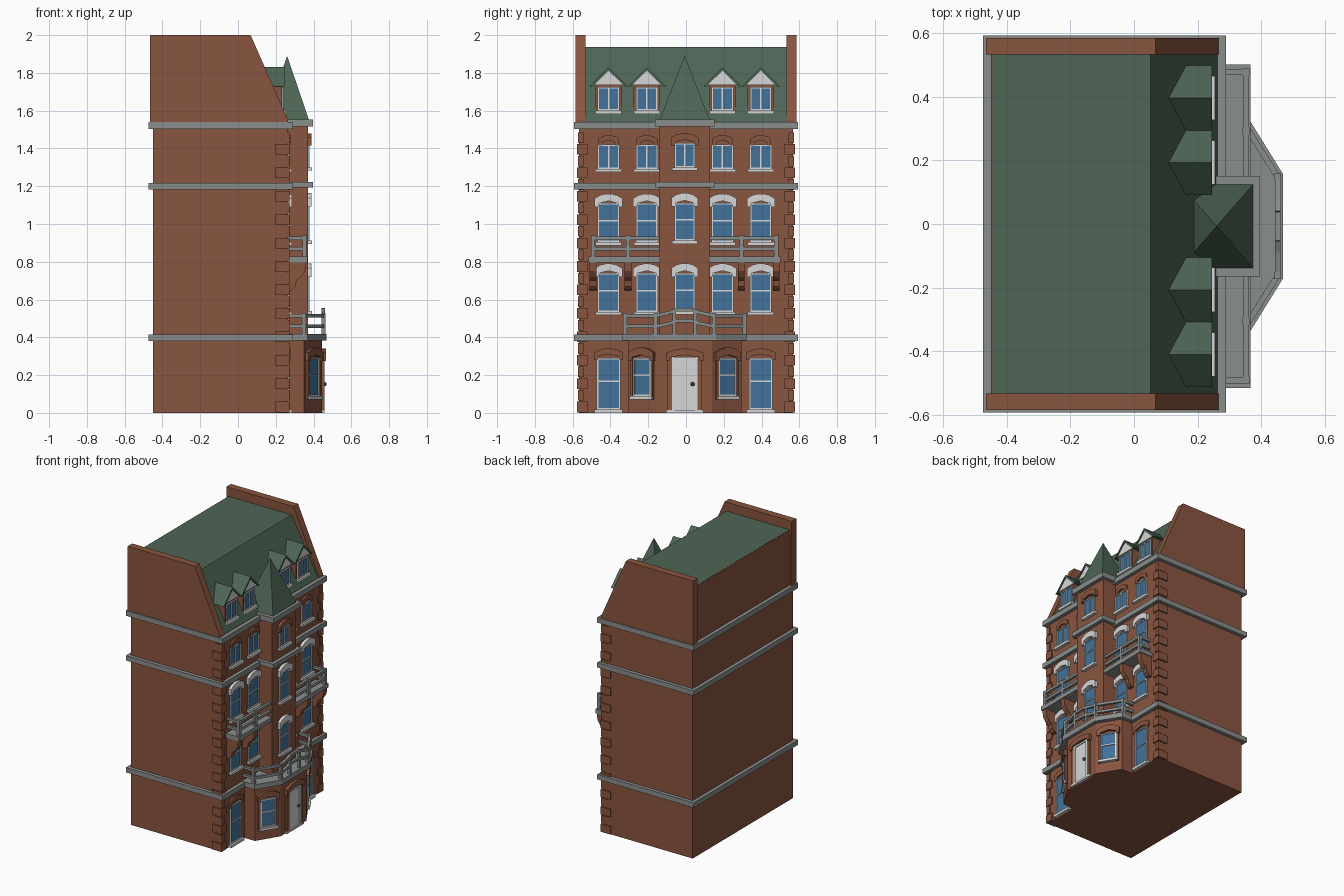
import bpy, math
from mathutils import Matrix, Vector

old = bpy.data.objects.get("Cube")
if old:
    bpy.data.objects.remove(old)


def material(name, r, g, b):
    m = bpy.data.materials.new(name)
    m.use_nodes = True
    m.diffuse_color = (r, g, b, 1)
    m.node_tree.nodes["Principled BSDF"].inputs["Base Color"].default_value = (r, g, b, 1)
    return m


BRICK = material("brick", 0.25, 0.09, 0.05)
ROOF = material("green roof", 0.075, 0.13, 0.09)
STONE = material("grey stone", 0.25, 0.27, 0.26)
WHITE = material("white trim", 0.68, 0.68, 0.68)
GLASS = material("blue glass", 0.055, 0.17, 0.33)
METAL = material("dark metal", 0.05, 0.045, 0.04)


def mesh(name, verts, faces, mat):
    me = bpy.data.meshes.new(name)
    me.from_pydata(verts, [], faces)
    me.materials.append(mat)
    ob = bpy.data.objects.new(name, me)
    bpy.context.collection.objects.link(ob)
    return ob


def prism(name, pts, lo, hi, mat, place):
    """Extrude a closed 2D outline; place(a, b, depth) gives the 3D point."""
    n = len(pts)
    verts = [place(a, b, d) for d in (lo, hi) for a, b in pts]
    faces = [tuple(range(n))[::-1], tuple(range(n, 2 * n))]
    faces += [(i, (i + 1) % n, (i + 1) % n + n, i + n) for i in range(n)]
    ob = mesh(name, verts, faces, mat)
    import bmesh
    bm = bmesh.new()
    bm.from_mesh(ob.data)
    bmesh.ops.recalc_face_normals(bm, faces=bm.faces)
    bm.to_mesh(ob.data)
    bm.free()
    return ob


def plan(a, b, d):
    return (a, b, d)


def side(a, b, d):
    return (a, d, b)


def rect(a0, a1, b0, b1):
    return [(a0, b0), (a1, b0), (a1, b1), (a0, b1)]


def box(name, x0, x1, y0, y1, z0, z1, mat):
    return prism(name, rect(x0, x1, y0, y1), z0, z1, mat, plan)


def wall(x, y, angle=0):
    """Placement on a wall: a along it, b upward, depth outward."""
    rot = Matrix.Rotation(angle, 3, 'Z')
    return lambda a, b, d: tuple(Vector((x, y, 0)) + rot @ Vector((d, a, b)))


def bar(name, p, q, size, mat):
    """Square bar between two points."""
    p, q = Vector(p), Vector(q)
    d = (q - p).normalized()
    u = d.cross(Vector((0, 0, 1)) if abs(d.z) < 0.9 else Vector((1, 0, 0))).normalized()
    v = d.cross(u)
    h = size / 2
    return prism(name, rect(-h, h, -h, h), 0, (q - p).length, mat,
                 lambda a, b, t: tuple(p + u * a + v * b + d * t))


def lintel(name, place, w, z, h, mat, depth=0.02):
    """Stepped, slightly arched window head."""
    a = w / 2 + 0.015
    pts = [(-a, z - 0.02), (-a, z + h * 0.5), (-a * 0.6, z + h * 0.85), (-a * 0.2, z + h),
           (a * 0.2, z + h), (a * 0.6, z + h * 0.85), (a, z + h * 0.5), (a, z - 0.02),
           (w / 2 - 0.005, z - 0.02), (w / 2 - 0.01, z), (0, z + h * 0.25),
           (-w / 2 + 0.01, z), (-w / 2 + 0.005, z - 0.02)]
    prism(name, pts, -0.005, depth, mat, place)


def window(name, place, w, z0, z1, split=False, sill=True):
    h, t = w / 2, 0.008
    prism(name + "_glass", rect(-h, h, z0, z1), -0.005, 0.003, GLASS, place)
    frame = [rect(-h, -h + t, z0, z1), rect(h - t, h, z0, z1),
             rect(-h, h, z1 - t, z1), rect(-h, h, z0, z0 + t)]
    mid = z0 + (z1 - z0) * 0.55
    frame.append(rect(-t / 2, t / 2, z0, z1) if split else rect(-h, h, mid - t / 2, mid + t / 2))
    for r in frame:
        prism(name + "_frame", r, -0.005, 0.009, WHITE, place)
    if sill:
        prism(name + "_sill", rect(-h - 0.012, h + 0.012, z0 - 0.018, z0), -0.005, 0.022, WHITE, place)


CY = -0.007
FRONT, BAY = 0.265, 0.37
COLUMNS = [CY + s for s in (-0.403, -0.2, 0.2, 0.403)]

# Main block, roof and gable walls
profile = [(-0.45, 0), (FRONT, 0), (FRONT, 1.53), (-0.45, 1.53)]
prism("main_walls", profile, -0.567, 0.567, BRICK, side)
box("back_parapet", -0.45, -0.44, -0.54, 0.54, 1.5, 1.935, BRICK)
prism("mansard_roof", [(-0.445, 1.5), (0.262, 1.5), (0.262, 1.545), (0.052, 1.936), (-0.445, 1.936)],
      -0.54, 0.54, ROOF, side)
for s in (-1, 1):
    prism("gable_wall", [(-0.465, 1.53), (FRONT, 1.53), (FRONT, 1.55), (0.067, 2), (-0.465, 2)],
          s * 0.533, s * 0.585, BRICK, side)

# Stone bands around the block and the tower
for z0, z1 in ((0.38, 0.415), (1.182, 1.217), (1.503, 1.54)):
    box("stone_band", -0.475, 0.29, -0.592, 0.592, z0, z1, STONE)
for z0, z1 in ((1.192, 1.223), (1.515, 1.553)):
    box("tower_band", 0.2, 0.396, CY - 0.158, CY + 0.158, z0, z1, STONE)

# Tower with pointed roof
box("tower", 0.2, BAY, CY - 0.135, CY + 0.135, 0.4, 1.53, BRICK)
base = [(0.145, CY - 0.132, 1.553), (0.375, CY - 0.132, 1.553),
        (0.375, CY + 0.132, 1.553), (0.145, CY + 0.132, 1.553)]
mesh("tower_spire", base + [(0.26, CY, 1.89)],
     [(3, 2, 1, 0), (0, 1, 4), (1, 2, 4), (2, 3, 4), (3, 0, 4)], ROOF)

# Corner quoins
for s in (-1, 1):
    z, long = 0.0, True
    while z < 1.47:
        a, b = (0.075, 0.055) if long else (0.055, 0.035)
        box("quoin", FRONT + 0.006 - a, FRONT + 0.008, s * (0.577 - b), s * (0.577 if long else 0.571),
            z + 0.003, z + 0.059, BRICK)
        z, long = z + 0.062, not long

# Ground floor entrance bay and its balcony slab
def bay_outline(back, mid, front, wide, narrow):
    half = [(back, wide), (mid, wide), (front, narrow)]
    return [(x, CY + y) for x, y in half] + [(x, CY - y) for x, y in half[::-1]]


prism("entrance_bay", bay_outline(0.2, 0.35, 0.445, 0.3, 0.145), 0, 0.39, BRICK, plan)
prism("entrance_slab", bay_outline(0.2, 0.367, 0.468, 0.328, 0.165), 0.382, 0.418, STONE, plan)

# Balustrade over the entrance
path = bay_outline(0.27, 0.35, 0.452, 0.316, 0.155)
for z in (0.458, 0.515):
    for i in (0, 1, 3, 4):
        bar("entrance_rail", (*path[i], z), (*path[i + 1], z), 0.018, STONE)
    hump = [(-0.155, 0), (-0.08, 0.015), (-0.045, 0.03), (0.045, 0.03), (0.08, 0.015), (0.155, 0)]
    for p, q in zip(hump, hump[1:]):
        bar("arched_rail", (0.452, CY + p[0], z + p[1]), (0.452, CY + q[0], z + q[1]), 0.018, STONE)
for x, y in path[1:5]:
    bar("entrance_post", (x, y, 0.41), (x, y, 0.53), 0.022, STONE)
for y in (-0.055, 0.055):
    bar("arch_post", (0.452, CY + y, 0.41), (0.452, CY + y, 0.545), 0.018, STONE)

# Door
door = wall(0.445, CY)
prism("door_leaf", rect(-0.055, 0.055, 0.01, 0.285), -0.005, 0.006, WHITE, door)
for s in (-1, 1):
    prism("door_jamb", rect(s * 0.055, s * 0.068, 0, 0.295), -0.005, 0.012, WHITE, door)
    prism("door_pier", rect(s * 0.068, s * 0.09, 0, 0.3), -0.005, 0.012, BRICK, door)
prism("door_head", rect(-0.068, 0.068, 0.283, 0.295), -0.005, 0.012, WHITE, door)
prism("door_step", rect(-0.1, 0.1, 0, 0.014), -0.005, 0.014, WHITE, door)
lintel("door_lintel", door, 0.17, 0.295, 0.045, BRICK)
bpy.ops.mesh.primitive_uv_sphere_add(segments=12, ring_count=8, radius=0.011, location=(0.458, CY + 0.042, 0.152))
bpy.context.object.name = "door_knob"
bpy.context.object.data.materials.append(METAL)
bpy.ops.object.shade_smooth_by_angle()

# Windows in the slanted walls of the entrance bay
tilt = math.atan2(0.095, 0.155)
for s in (-1, 1):
    place = wall(0.3975, CY + s * 0.2225, s * tilt)
    window("bay_window", place, 0.11, 0.09, 0.29)
    lintel("bay_lintel", place, 0.125, 0.295, 0.05, BRICK)
    for t in (-1, 1):
        prism("bay_pier", rect(t * 0.056, t * 0.07, 0.07, 0.29), -0.005, 0.012, BRICK, place)

# Windows of the main front
for i, y in enumerate(COLUMNS):
    place = wall(FRONT, y)
    if i in (0, 3):
        window("ground_window", place, 0.125, 0.018, 0.29)
        lintel("ground_lintel", place, 0.125, 0.3, 0.04, BRICK, 0.012)
    for z in (0.535, 0.905):
        window("tall_window", place, 0.115, z, z + 0.205)
        lintel("white_lintel", place, 0.118, z + 0.205, 0.05, WHITE)
    window("upper_window", place, 0.118, 1.292, 1.42, split=True)
    lintel("upper_lintel", place, 0.08, 1.435, 0.035, BRICK, 0.012)

# Windows of the tower
tower = wall(BAY, CY)
for z in (0.54, 0.912):
    window("tower_window", tower, 0.11, z, z + 0.2)
    lintel("tower_lintel", tower, 0.112, z + 0.2, 0.052, WHITE)
window("tower_top_window", tower, 0.11, 1.3, 1.43, split=True)
lintel("tower_top_lintel", tower, 0.115, 1.435, 0.045, BRICK)

# Dormers
for y in COLUMNS:
    place = wall(0.232, y)
    prism("dormer_walls", rect(-0.07, 0.07, 1.55, 1.735), -0.15, 0, BRICK, place)
    prism("dormer_gable", [(-0.085, 1.735), (0.085, 1.735), (0, 1.818)], -0.15, 0.008, WHITE, place)
    prism("dormer_roof", [(-0.102, 1.728), (-0.085, 1.728), (0, 1.812), (0.085, 1.728), (0.102, 1.728), (0, 1.83)],
          -0.2, 0.014, ROOF, place)
    window("dormer_window", place, 0.115, 1.6, 1.725, split=True)

# Upper balconies on curved brackets
for s in (-1, 1):
    y0, y1 = sorted((CY + s * 0.135, CY + s * 0.508))
    box("balcony_slab", 0.25, 0.367, y0, y1, 0.797, 0.828, STONE)
    ends = (CY + s * 0.135, CY + s * 0.485)
    for z in (0.868, 0.925):
        bar("balcony_rail", (0.352, ends[0], z), (0.352, ends[1] + s * 0.009, z), 0.018, STONE)
        bar("balcony_side_rail", (0.26, ends[1], z), (0.352, ends[1], z), 0.018, STONE)
    for k in (0.3, 0.485):
        bar("balcony_post", (0.352, CY + s * k, 0.82), (0.352, CY + s * k, 0.938), 0.022, STONE)
        prism("balcony_bracket", [(0.25, 0.645), (0.285, 0.65), (0.305, 0.67), (0.31, 0.7),
                                  (0.335, 0.72), (0.355, 0.75), (0.36, 0.8), (0.25, 0.8)],
              CY + s * k - 0.018, CY + s * k + 0.018, BRICK, side)
